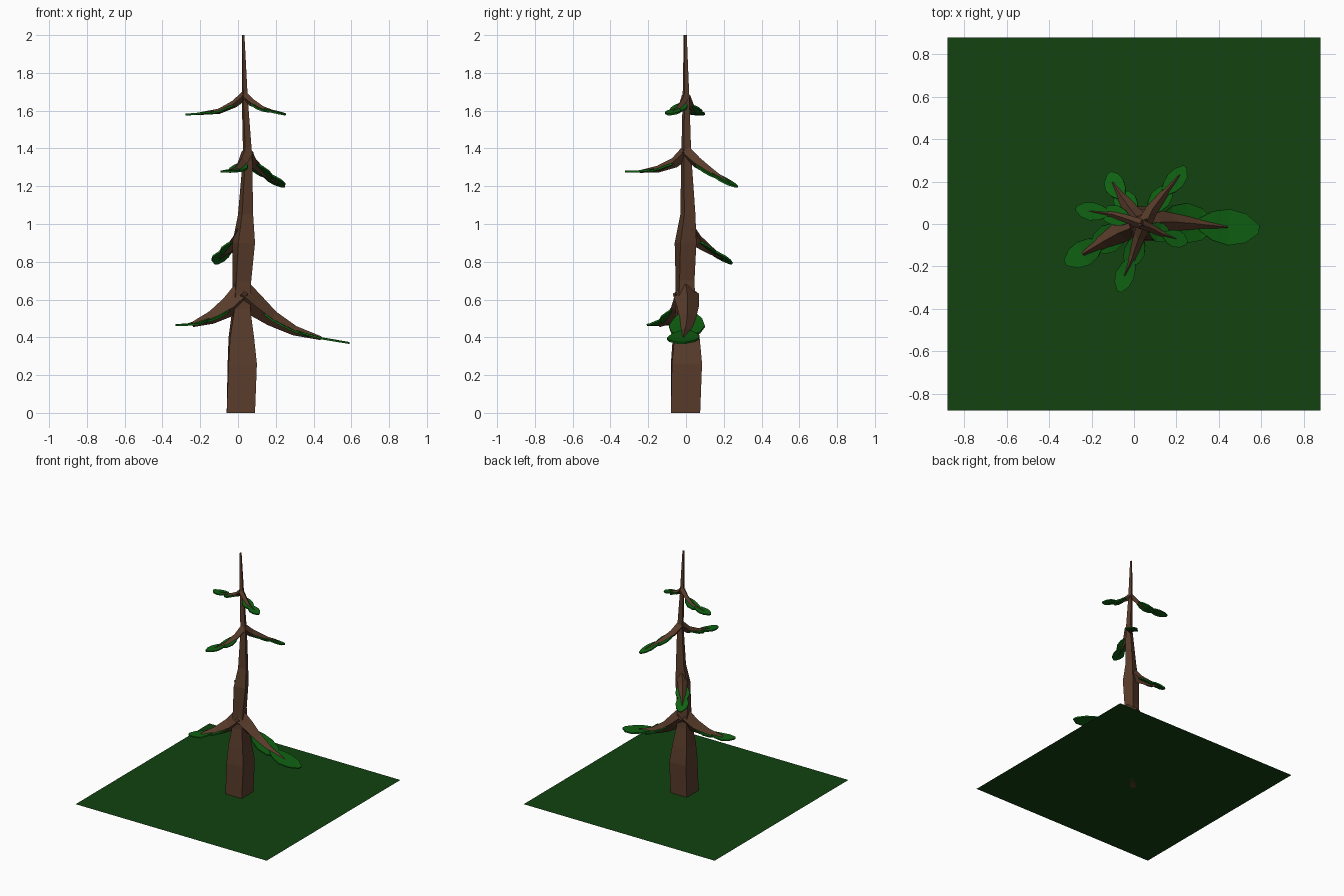
import bpy, bmesh, math
from mathutils import Vector

if "Cube" in bpy.data.objects:
    bpy.data.objects.remove(bpy.data.objects["Cube"])


def material(name, r, g, b):
    m = bpy.data.materials.new(name)
    m.diffuse_color = (r, g, b, 1)
    m.use_nodes = True
    m.node_tree.nodes["Principled BSDF"].inputs["Base Color"].default_value = m.diffuse_color
    return m


BARK = material("bark", 0.10, 0.045, 0.024)
LEAF = material("leaf", 0.005, 0.12, 0.006)
GRASS = material("grass", 0.006, 0.055, 0.005)


def make_object(name, bm, mat):
    bmesh.ops.recalc_face_normals(bm, faces=bm.faces)
    mesh = bpy.data.meshes.new(name)
    bm.to_mesh(mesh)
    bm.free()
    mesh.materials.append(mat)
    ob = bpy.data.objects.new(name, mesh)
    bpy.context.collection.objects.link(ob)
    return ob


def loft(name, rings, mat):
    """Skin a list of four-cornered rings and cap both ends."""
    bm = bmesh.new()
    loops = [[bm.verts.new(p) for p in ring] for ring in rings]
    for a, b in zip(loops, loops[1:]):
        for i in range(4):
            j = (i + 1) % 4
            bm.faces.new((a[i], a[j], b[j], b[i]))
    bm.faces.new(loops[0])
    bm.faces.new(loops[-1])
    return make_object(name, bm, mat)


def trunk_ring(z, x0, x1, y0, y1, twist):
    angles = [math.radians(45 + twist + 90 * i) for i in range(4)]
    k = max(abs(math.cos(a)) for a in angles)
    return [((x0 + x1) / 2 + (x1 - x0) / 2 * math.cos(a) / k,
             (y0 + y1) / 2 + (y1 - y0) / 2 * math.sin(a) / k, z) for a in angles]


def branch(name, path, radii):
    path = [Vector(p) for p in path]
    heading = path[-1] - path[0]
    side = Vector((-heading.y, heading.x, 0)).normalized()
    rings = []
    for i, (p, r) in enumerate(zip(path, radii)):
        t = (path[min(i + 1, len(path) - 1)] - path[max(i - 1, 0)]).normalized()
        up = t.cross(side)
        rings.append([p + side * r, p + up * r, p - side * r, p - up * r])
    loft(name, rings, BARK)


def along(path, t):
    """Point at fraction t of the path's length."""
    lengths = [(b - a).length for a, b in zip(path, path[1:])]
    d = t * sum(lengths)
    for a, b, l in zip(path, path[1:], lengths):
        if d <= l:
            return a.lerp(b, d / l)
        d -= l
    return path[-1].copy()


def leaf(name, path, start, end, width, lift):
    """Pointed, faceted leaf draped along the branch."""
    path = [Vector(p) for p in path]
    heading = path[-1] - path[0]
    side = Vector((-heading.y, heading.x, 0)).normalized()
    bm = bmesh.new()
    rows = []
    for s, w in ((0, 0.35), (0.22, 0.8), (0.5, 1), (0.78, 0.8), (1, 0.22)):
        p = along(path, start + (end - start) * s) + Vector((0, 0, lift))
        rows.append([bm.verts.new(p + side * width * w * k) for k in (-1, 0, 1)])
    for a, b in zip(rows, rows[1:]):
        for i in range(2):
            bm.faces.new((a[i], a[i + 1], b[i + 1], b[i]))
    ob = make_object(name, bm, LEAF)
    mod = ob.modifiers.new("thickness", "SOLIDIFY")
    mod.thickness = 0.01
    mod.offset = 0


# Ground
bm = bmesh.new()
bmesh.ops.create_grid(bm, x_segments=1, y_segments=1, size=0.88)
make_object("ground", bm, GRASS)

# Trunk: height, x range, y range, twist
loft("trunk", [trunk_ring(*r) for r in (
    (0.00, -0.06, 0.09, -0.08, 0.075, 0),
    (0.26, -0.055, 0.10, -0.08, 0.085, 2),
    (0.40, -0.05, 0.085, -0.07, 0.072, 4),
    (0.55, -0.03, 0.065, -0.055, 0.05, 8),
    (0.70, -0.03, 0.07, -0.055, 0.045, 15),
    (0.90, -0.03, 0.09, -0.06, 0.055, 20),
    (1.05, 0.00, 0.08, -0.03, 0.05, 20),
    (1.36, 0.027, 0.075, -0.025, 0.028, 20),
    (1.66, 0.02, 0.052, -0.018, 0.018, 20),
    (2.00, 0.02, 0.034, -0.012, 0.004, 20))], BARK)

# Branches: path, radii, leaf tip, leaf half width
BRANCHES = {
    "low_right": ([(0.02, 0, 0.63), (0.09, 0.01, 0.57), (0.18, 0.01, 0.50),
                   (0.30, 0, 0.435), (0.44, -0.015, 0.395)],
                  (0.07, 0.06, 0.042, 0.026, 0.01), (0.59, -0.025, 0.37), 0.095),
    "low_left": ([(0.02, 0, 0.63), (-0.05, -0.03, 0.56), (-0.14, -0.08, 0.505),
                  (-0.24, -0.14, 0.468)],
                 (0.065, 0.055, 0.035, 0.014), (-0.325, -0.185, 0.465), 0.068),
    "middle_back": ([(0.03, 0.01, 0.97), (-0.01, 0.06, 0.91), (-0.06, 0.13, 0.86),
                     (-0.10, 0.195, 0.82)],
                    (0.045, 0.035, 0.022, 0.008), (-0.115, 0.24, 0.79), 0.055),
    "upper_back": ([(0.05, 0.0, 1.38), (0.08, 0.06, 1.325), (0.14, 0.14, 1.27),
                    (0.215, 0.23, 1.215)],
                   (0.035, 0.03, 0.02, 0.008), (0.24, 0.27, 1.197), 0.05),
    "upper_front": ([(0.05, 0.0, 1.38), (0.025, -0.06, 1.325), (-0.005, -0.15, 1.29),
                     (-0.045, -0.245, 1.278)],
                    (0.035, 0.028, 0.018, 0.007), (-0.07, -0.32, 1.277), 0.05),
    "top_left": ([(0.035, 0, 1.68), (-0.02, 0.02, 1.635), (-0.10, 0.045, 1.597),
                  (-0.22, 0.062, 1.582)],
                 (0.024, 0.02, 0.014, 0.006), (-0.275, 0.075, 1.58), 0.048),
    "top_right": ([(0.03, 0, 1.68), (0.07, -0.015, 1.645), (0.13, -0.045, 1.61),
                   (0.20, -0.07, 1.592)],
                  (0.024, 0.02, 0.014, 0.006), (0.25, -0.088, 1.58), 0.046),
}
for name, (path, radii, tip, width) in BRANCHES.items():
    branch(name + "_branch", path, radii)
    leaf_path = path + [tip]
    leaf(name + "_inner_leaf", leaf_path, 0.22, 0.66, width, -0.006)
    leaf(name + "_outer_leaf", leaf_path, 0.55, 1.0, width * 0.9, 0)
